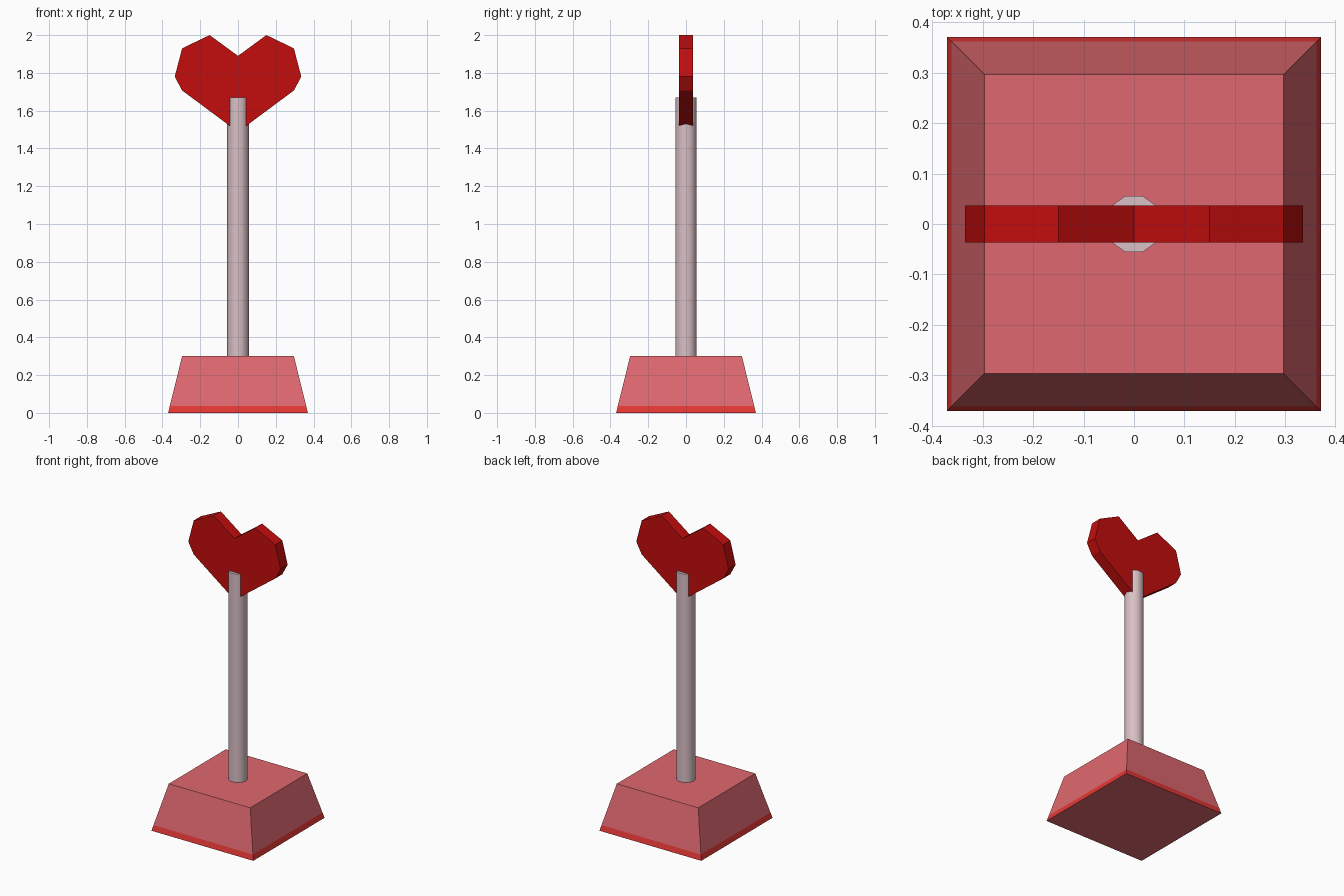
import bpy, bmesh, math

if "Cube" in bpy.data.objects:
    bpy.data.objects.remove(bpy.data.objects["Cube"])


def material(name, rgb):
    m = bpy.data.materials.new(name)
    m.diffuse_color = (*rgb, 1)
    m.use_nodes = True
    m.node_tree.nodes["Principled BSDF"].inputs["Base Color"].default_value = m.diffuse_color
    return m


PINK = material("rose pink", (0.74, 0.14, 0.16))
BAND = material("bright red", (0.78, 0.04, 0.036))
PALE = material("pale pink grey", (0.70, 0.53, 0.56))
RED = material("deep red", (0.55, 0.004, 0.004))


def make_object(name, bm, *mats):
    bmesh.ops.recalc_face_normals(bm, faces=bm.faces)
    mesh = bpy.data.meshes.new(name)
    bm.to_mesh(mesh)
    bm.free()
    for m in mats:
        mesh.materials.append(m)
    obj = bpy.data.objects.new(name, mesh)
    bpy.context.collection.objects.link(obj)
    return obj


# Base: tapered square block, cut near the bottom to colour a thin band
H, BOTTOM, TOP, BAND_Z = 0.30, 0.37, 0.296, 0.036
bm = bmesh.new()
bmesh.ops.create_cube(bm, size=2)
for v in bm.verts:
    top = v.co.z > 0
    s = TOP if top else BOTTOM
    v.co = (v.co.x * s, v.co.y * s, H if top else 0)
bmesh.ops.bisect_plane(bm, geom=bm.verts[:] + bm.edges[:] + bm.faces[:],
                       plane_co=(0, 0, BAND_Z), plane_no=(0, 0, 1))
for f in bm.faces:
    z = f.calc_center_median().z
    f.material_index = 1 if 0.001 < z < BAND_Z else 0
make_object("base", bm, PINK, BAND)

# Pole: ten-sided smooth cylinder standing on the base
POLE_Z0, POLE_Z1 = 0.295, 1.67
bpy.ops.mesh.primitive_cylinder_add(
    vertices=10, radius=0.058, depth=POLE_Z1 - POLE_Z0,
    location=(0, 0, (POLE_Z0 + POLE_Z1) / 2), rotation=(0, 0, math.pi / 2))
pole = bpy.context.object
pole.name = "pole"
pole.data.materials.append(PALE)
bpy.ops.object.shade_smooth_by_angle(angle=math.radians(40))

# Heart: mirrored half outline, extruded through its thickness
T = 0.037
half = [(0.15, 2.0), (0.296, 1.93), (0.335, 1.78), (0.296, 1.707)]
outline = [(0, 1.89)] + half + [(0, 1.487)] + [(-x, z) for x, z in reversed(half)]
bm = bmesh.new()
face = bm.faces.new([bm.verts.new((x, -T, z)) for x, z in outline])
ext = bmesh.ops.extrude_face_region(bm, geom=[face], use_keep_orig=True)
bmesh.ops.translate(bm, vec=(0, 2 * T, 0),
                    verts=[g for g in ext["geom"] if isinstance(g, bmesh.types.BMVert)])
make_object("heart", bm, RED)
